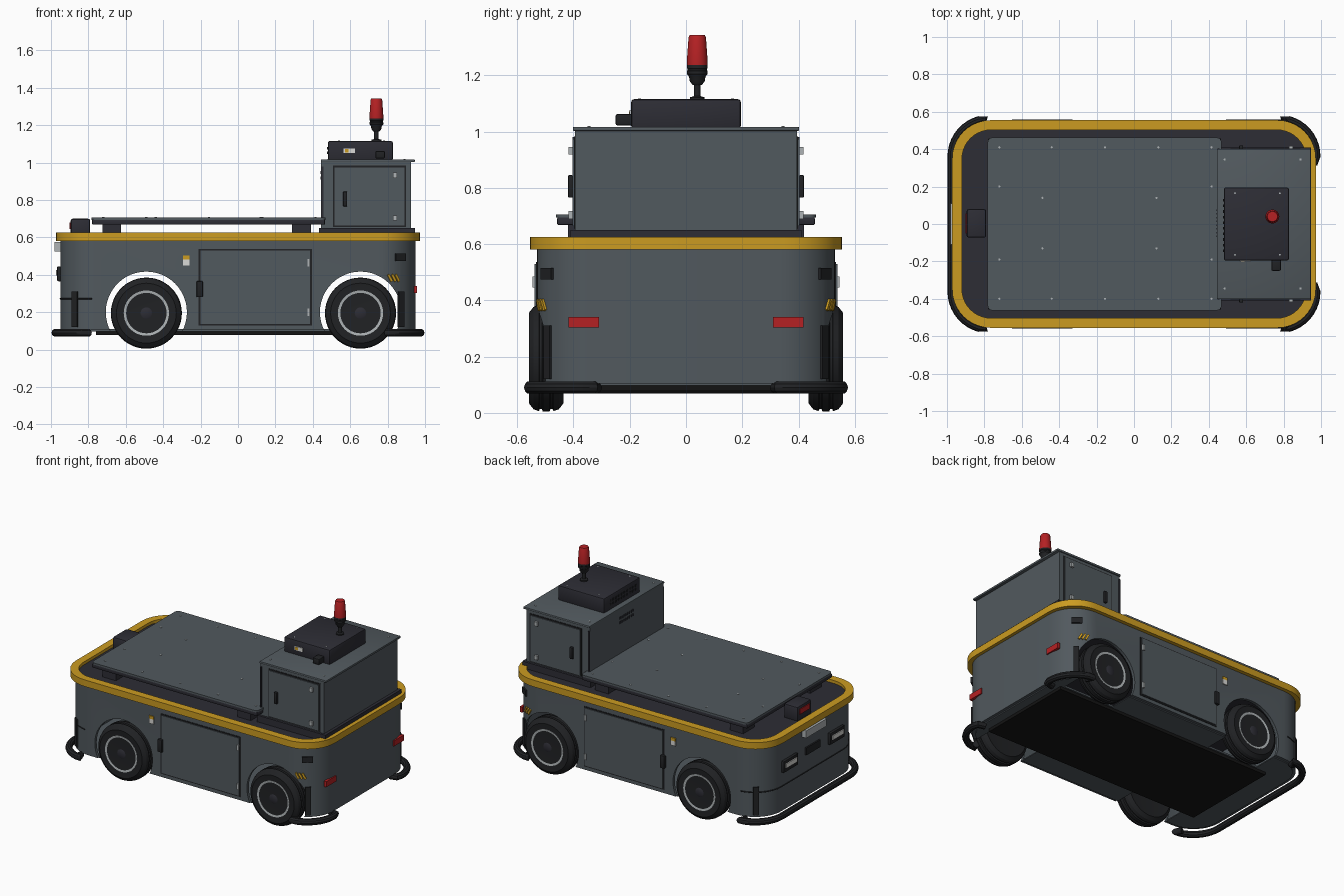
import bpy, bmesh, math
from mathutils import Vector

if "Cube" in bpy.data.objects:
    bpy.data.objects.remove(bpy.data.objects["Cube"])


def colour(name, r, g, b):
    m = bpy.data.materials.new(name)
    m.diffuse_color = (r, g, b, 1)
    m.use_nodes = True
    m.node_tree.nodes["Principled BSDF"].inputs["Base Color"].default_value = m.diffuse_color
    return m


GREY = colour("slate grey", 0.083, 0.1, 0.112)
DARK = colour("charcoal", 0.026, 0.026, 0.035)
BLACK = colour("rubber black", 0.015, 0.016, 0.018)
FLOOR = colour("floor black", 0.007, 0.007, 0.007)
YELLOW = colour("safety yellow", 0.6, 0.33, 0.015)
RED = colour("signal red", 0.46, 0.015, 0.017)
SILVER = colour("silver", 0.42, 0.45, 0.46)
WHITE = colour("off white", 0.7, 0.7, 0.68)


def make(name, bm, mat, loc=(0, 0, 0), rot=(0, 0, 0)):
    bmesh.ops.recalc_face_normals(bm, faces=bm.faces)
    me = bpy.data.meshes.new(name)
    bm.to_mesh(me)
    bm.free()
    me.materials.append(mat)
    ob = bpy.data.objects.new(name, me)
    ob.location, ob.rotation_euler = loc, rot
    bpy.context.collection.objects.link(ob)
    return ob


def box(name, x, y, z, mat, bevel=0, rot=(0, 0, 0)):
    lo, hi = Vector((min(x), min(y), min(z))), Vector((max(x), max(y), max(z)))
    bm = bmesh.new()
    bmesh.ops.create_cube(bm, size=1)
    bmesh.ops.scale(bm, vec=hi - lo, verts=bm.verts)
    if bevel:
        bmesh.ops.bevel(bm, geom=bm.edges[:], offset=bevel, segments=2, affect='EDGES', profile=0.5)
    return make(name, bm, mat, (lo + hi) / 2, rot)


def lathe(name, profile, loc, mat, rot=(0, 0, 0), n=40):
    """Spin (radius, height) points around the local z axis."""
    bm = bmesh.new()
    rings = [[bm.verts.new((r * math.cos(i * math.tau / n), r * math.sin(i * math.tau / n), h))
              for i in range(n)] for r, h in profile]
    for a, b in zip(rings, rings[1:]):
        for i in range(n):
            bm.faces.new((a[i], a[(i + 1) % n], b[(i + 1) % n], b[i]))
    bm.faces.new(rings[0])
    bm.faces.new(rings[-1])
    return make(name, bm, mat, loc, rot)


def outline(hx, hy, r, n=10):
    pts = []
    for k, (sx, sy) in enumerate(((1, 1), (-1, 1), (-1, -1), (1, -1))):
        for i in range(n + 1):
            a = (k + i / n) * math.pi / 2
            pts.append((sx * (hx - r) + r * math.cos(a), sy * (hy - r) + r * math.sin(a)))
    return pts


def ring(name, outer, inner, z0, z1, mat):
    bm = bmesh.new()
    loops = [[bm.verts.new((x, y, z)) for x, y in p]
             for p, z in ((outer, z0), (outer, z1), (inner, z1), (inner, z0))]
    n = len(outer)
    for k in range(4):
        a, b = loops[k], loops[(k + 1) % 4]
        for i in range(n):
            bm.faces.new((a[i], a[(i + 1) % n], b[(i + 1) % n], b[i]))
    return make(name, bm, mat)


def slab(name, pts, z0, z1, mat):
    bm = bmesh.new()
    f = bm.faces.new([bm.verts.new((x, y, z0)) for x, y in pts])
    ext = bmesh.ops.extrude_face_region(bm, geom=[f])
    bmesh.ops.translate(bm, vec=(0, 0, z1 - z0), verts=[v for v in ext['geom'] if isinstance(v, bmesh.types.BMVert)])
    return make(name, bm, mat)


def tube(name, pts, r, mat):
    cu = bpy.data.curves.new(name, 'CURVE')
    cu.dimensions, cu.bevel_depth, cu.bevel_resolution, cu.use_fill_caps = '3D', r, 3, True
    sp = cu.splines.new('POLY')
    sp.points.add(len(pts) - 1)
    for p, (x, y, z) in zip(sp.points, pts):
        p.co = (x, y, z, 1)
    cu.materials.append(mat)
    ob = bpy.data.objects.new(name, cu)
    bpy.context.collection.objects.link(ob)


def corner_plate(name, sx, sy, deg, z, w, h, mat, tilt=0):
    """Thin plate lying on a rounded body corner, deg measured from the end."""
    a = math.atan2(sy * math.sin(math.radians(deg)), sx * math.cos(math.radians(deg)))
    x, y = sx * 0.75 + 0.201 * math.cos(a), sy * 0.33 + 0.201 * math.sin(a)
    return box(name, (x - .007, x + .007), (y - w / 2, y + w / 2), (z - h / 2, z + h / 2), mat, 0, (tilt, 0, a))


# Hollow body skin, floor and deck
skin = ring("body_skin", outline(.95, .53, .2), outline(.93, .51, .18), .105, .585, GREY)
floor = slab("floor_pan", outline(.93, .51, .18), .098, .11, GREY)
slab("deck", outline(.94, .52, .19), .575, .605, DARK)
ring("edge_trim", outline(.972, .555, .205), outline(.92, .503, .155), .58, .625, YELLOW)
box("belly_plate", (-.76, .87), (-.34, .34), (.078, .1), FLOOR)

# Wheel arches cut through the skin and floor
cutters = []
for x in (-.49, .655):
    for s in (-1, 1):
        cutters.append(lathe("arch_cutter", [(.217, 0), (.217, .35)], (x, s * .35, .2), DARK,
                             (-s * math.pi / 2, 0, 0), 48))
for ob in (skin, floor):
    for c in cutters:
        mod = ob.modifiers.new("arch", 'BOOLEAN')
        mod.operation, mod.solver, mod.object = 'DIFFERENCE', 'EXACT', c
    dg = bpy.context.evaluated_depsgraph_get()
    me = bpy.data.meshes.new_from_object(ob.evaluated_get(dg))
    ob.modifiers.clear()
    ob.data = me
for c in cutters:
    bpy.data.objects.remove(c)

# Wheels
TIRE = [(.118, -.058), (.16, -.062), (.182, -.045), (.189, -.026), (.182, -.023), (.182, -.015), (.19, -.012),
        (.19, .012), (.182, .015), (.182, .023), (.189, .026), (.182, .045), (.16, .062), (.118, .058)]
RIM = [(.02, -.05), (.121, -.05), (.121, .06), (.108, .058), (.1, .036), (.06, .044), (.02, .044)]
for x in (-.49, .655):
    for s in (-1, 1):
        rot = (-s * math.pi / 2, 0, 0)
        lathe("tire", TIRE, (x, s * .497, .195), BLACK, rot, 48)
        lathe("rim", RIM, (x, s * .497, .195), SILVER, rot)
        lathe("hub_cap", [(.036, 0), (.036, .012), (.026, .018)], (x, s * .54, .195), DARK, rot, 20)
        for r, n, size in ((.07, 10, .008), (.093, 10, .005)):
            for i in range(n):
                a = (i + (r > .08) / 2) * math.tau / n
                lathe("wheel_bolt", [(size, 0), (size, .01)],
                      (x + r * math.cos(a), s * .533, .195 + r * math.sin(a)), DARK, rot, 8)

# Bumper tubes: one full bar at the lead end, two corners at the other
def arc(sx, sy):
    pts = [(sx * .82, sy * .52, .09)]
    for i in range(11):
        a = math.radians(83 - i * 8.3)
        pts.append((sx * (.775 + .2 * math.cos(a)), sy * (.362 + .2 * math.sin(a)), .09))
    return pts


tube("lead_bumper", arc(-1, 1) + arc(-1, -1)[::-1], .022, BLACK)
for s in (-1, 1):
    tube("tail_bumper", arc(1, s) + [(.965, s * .33, .09), (.92, s * .32, .09)], .022, BLACK)

# Side doors, labels and corner fittings
for s in (-1, 1):
    box("door_gap", (-.21, .395), (s * .52, s * .533), (.128, .537), BLACK)
    box("side_door", (-.2, .386), (s * .52, s * .538), (.137, .529), GREY)
    box("side_door_handle", (-.222, -.188), (s * .53, s * .552), (.28, .367), BLACK, .006)
    for z in (.2, .465):
        box("side_hinge", (.372, .386), (s * .53, s * .546), (z - .02, z + .02), SILVER)
    box("label", (-.295, -.26), (s * .525, s * .537), (.45, .482), WHITE)
    box("label_top", (-.295, -.26), (s * .525, s * .537), (.482, .502), YELLOW)
    corner_plate("side_sensor", 1, s, 54, .495, .065, .04, BLACK)
    for d in (60, 66, 72):
        corner_plate("hazard_stripe", 1, s, d, .383, .013, .042, YELLOW, -s * .5)
    for sx in (-1, 1):
        corner_plate("corner_strip", sx, s, 53, .215, .035, .19, BLACK)
    # Tail lights
    box("tail_light", (.94, .958), (s * .31, s * .418), (.303, .341), RED)
    # Headlights
    box("headlight_frame", (-.968, -.94), (s * .17, s * .33), (.365, .445), BLACK, .008)
    box("headlight_lens", (-.974, -.95), (s * .19, s * .31), (.395, .425), WHITE)
box("lead_plate", (-.982, -.94), (-.11, .11), (.525, .575), SILVER)
box("lead_sensor", (-.96, -.94), (-.075, .075), (.39, .44), BLACK)

# Seam around the lead end
seam = [(x, y, .272) for x, y in outline(.95, .53, .2) if x < -.77 or (x < -.74 and abs(y) < .529)]
tube("lead_seam", seam, .004, BLACK)

# Raised load platform
box("platform_frame", (-.78, .465), (-.458, .458), (.668, .696), DARK, .005)
slab("platform_top", [(x - .157, y) for x, y in outline(.625, .462, .025, 4)], .694, .706, GREY)
for x in (-.675, .34):
    for s in (-1, 1):
        box("platform_support", (x - .05, x + .05), (s * .3, s * .42), (.6, .67), DARK)
dots = [(x, y) for x in (-.72, -.44, -.155, .13, .415) for y in (-.4, .41)]
dots += [(x, y) for x in (-.72, .415) for y in (-.19, .2)] + [(x, y) for x in (-.49, .12) for y in (-.13, .14)]
for x, y in dots:
    lathe("platform_screw", [(.006, 0), (.006, .004)], (x, y, .705), SILVER, n=8)

# Lead stop light on the deck
box("deck_lamp_box", (-.895, -.79), (-.073, .08), (.6, .7), DARK, .012)
box("deck_lamp_lens", (-.9, -.88), (-.05, .057), (.645, .68), RED)

# Cabinet
box("cabinet_base", (.432, .945), (-.41, .41), (.6, .65), DARK)
box("cabinet", (.445, .925), (-.395, .395), (.645, 1.005), GREY)
box("cabinet_lid", (.443, .945), (-.402, .402), (1.002, 1.017), GREY, .004)
for s in (-1, 1):
    box("cabinet_door_gap", (.508, .898), (s * .39, s * .398), (.655, .983), BLACK)
    box("cabinet_door", (.517, .889), (s * .39, s * .404), (.664, .974), GREY)
    box("cabinet_handle", (.562, .584), (s * .4, s * .42), (.765, .845), BLACK, .005)
    box("cabinet_side_rail", (.446, .456), (s * .39, s * .403), (.67, .98), DARK)
    for z in (.703, .932):
        box("cabinet_hinge", (.828, .85), (s * .4, s * .418), (z - .014, z + .014), SILVER)
    for x in (.485, .89):
        lathe("lid_screw", [(.006, 0), (.006, .004)], (x, s * .345, 1.016), SILVER, n=8)
for i in range(8):
    for z in (.91, .94):
        y = -.07 + i * .02
        box("cabinet_vent", (.441, .45), (y, y + .008), (z, z + .016), DARK)

# Control box
box("control_box", (.48, .828), (-.195, .195), (1.01, 1.115), DARK, .01)
box("control_plug", (.735, .785), (-.25, -.18), (1.022, 1.062), BLACK, .006)
box("control_label", (.565, .625), (-.2, -.19), (1.05, 1.076), WHITE)
box("control_label_mark", (.572, .592), (-.202, -.19), (1.054, 1.072), YELLOW)
for i in range(10):
    for z in (1.045, 1.07):
        y = -.15 + i * .03
        box("control_vent", (.477, .49), (y, y + .014), (z, z + .014), BLACK)
for x in (.54, .78):
    for s in (-1, 1):
        lathe("control_screw", [(.005, 0), (.005, .004)], (x, s * .165, 1.113), SILVER, n=8)

# Warning beacon
spot = (.74, .04, 0)
lathe("beacon_pole", [(.026, 1.11), (.026, 1.122), (.012, 1.126), (.012, 1.17)], spot, BLACK, n=20)
lathe("beacon_base", [(.016, 1.165), (.027, 1.18), (.029, 1.195), (.037, 1.205), (.037, 1.215), (.034, 1.218),
                      (.034, 1.222), (.037, 1.225), (.037, 1.236)], spot, BLACK, n=28)
lathe("beacon_lens", [(.037, 1.235), (.037, 1.25), (.031, 1.335), (.027, 1.343)], spot, RED, n=28)

# Turn tubes into meshes and smooth the curved parts
bpy.ops.object.select_all(action='SELECT')
bpy.context.view_layer.objects.active = skin
bpy.ops.object.convert(target='MESH')
bpy.ops.object.shade_smooth_by_angle(angle=math.radians(32))
